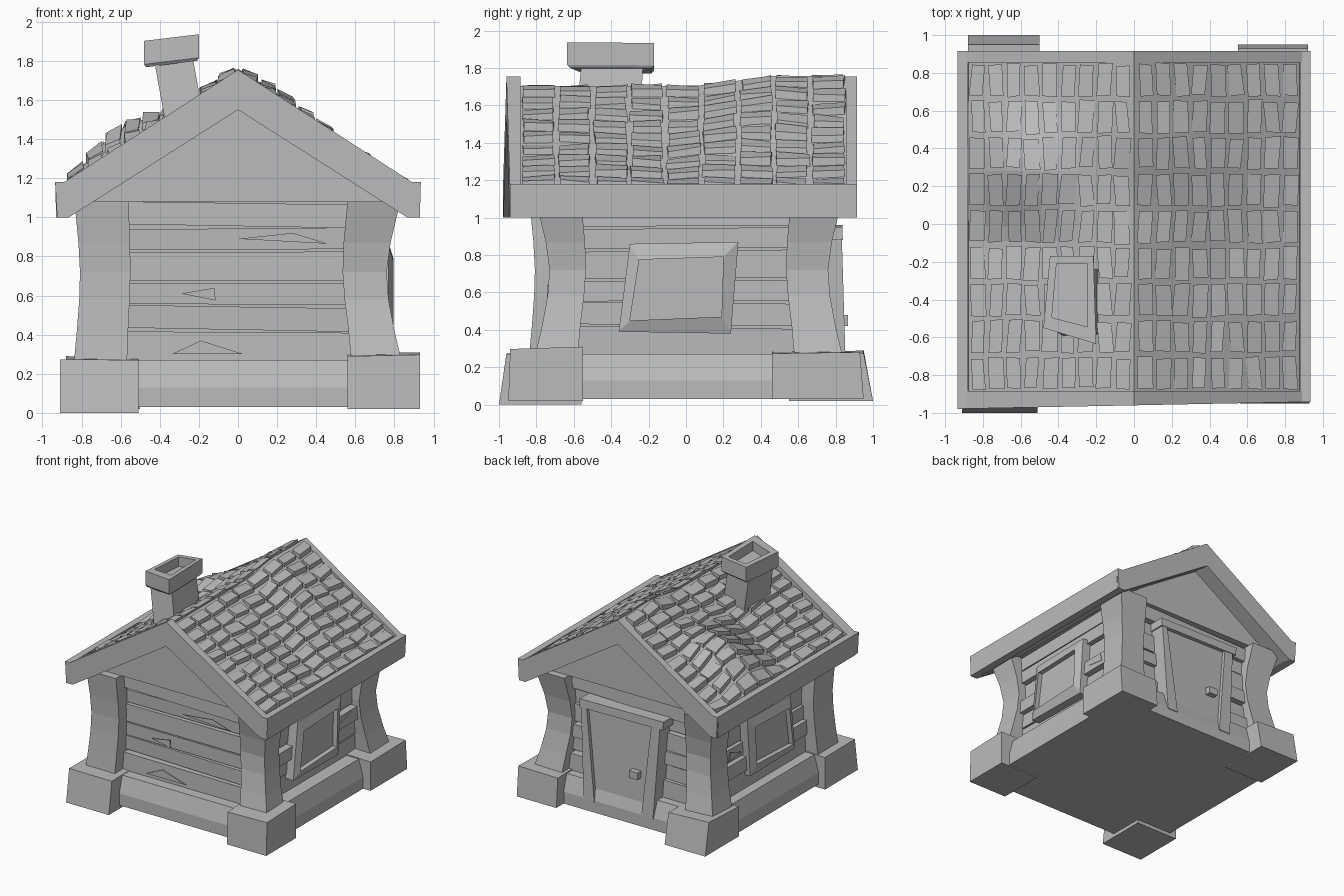
import bpy, bmesh, math, random
from mathutils import Matrix

random.seed(4)
if "Cube" in bpy.data.objects:
    bpy.data.objects.remove(bpy.data.objects["Cube"])

grey = bpy.data.materials.new("plain grey")
grey.use_nodes = True
COLOUR = (0.5, 0.5, 0.5, 1)
grey.diffuse_color = COLOUR
grey.node_tree.nodes["Principled BSDF"].inputs["Base Color"].default_value = COLOUR


def jit(a):
    return random.uniform(-a, a)


def loft(bm, rings):
    """Bridge equal rings of points and cap both ends."""
    loops = [[bm.verts.new(p) for p in ring] for ring in rings]
    for a, b in zip(loops, loops[1:]):
        for i in range(len(a)):
            j = (i + 1) % len(a)
            bm.faces.new((a[i], a[j], b[j], b[i]))
    bm.faces.new(loops[0][::-1])
    bm.faces.new(loops[-1])


def make(name, bm, turn=0):
    bmesh.ops.recalc_face_normals(bm, faces=bm.faces)
    bmesh.ops.rotate(bm, verts=bm.verts, matrix=Matrix.Rotation(turn, 3, 'Z'))
    mesh = bpy.data.meshes.new(name)
    bm.to_mesh(mesh)
    bm.free()
    mesh.materials.append(grey)
    ob = bpy.data.objects.new(name, mesh)
    bpy.context.collection.objects.link(ob)
    return ob


def solid(name, rings, turn=0):
    bm = bmesh.new()
    loft(bm, rings)
    return make(name, bm, turn)


def rect(x0, x1, y0, y1, z):
    return [(x0, y0, z), (x1, y0, z), (x1, y1, z), (x0, y1, z)]


def prism(name, pts, y0, y1, lean=0, skew=0, turn=0):
    """Extrude an x-z outline along y; lean pushes the foot out, skew turns the end."""
    return solid(name, [[(x, y0, z) for x, z in pts],
                        [(x, y1 + lean * (1 - z) + skew * x, z) for x, z in pts]], turn)


# Plinth with a sloping upper course, and wall core
solid("plinth", [rect(-.85, .85, -.86, .85, .03), rect(-.85, .85, -.86, .85, .13),
                 rect(-.81, .81, -.82, .81, .27)])
solid("wall_core", [rect(-.67, .67, -.67, .67, .2), rect(-.67, .67, -.67, .67, 1.08)])

# Corner stones with sloping outer faces
stones = {
    "front_right": (-.91, -.51, -1.0, -.56, 0, .28, .04),
    "front_left": (.56, .93, -.95, -.55, .02, .30, .01),
    "back_left": (.55, .92, .46, .95, .03, .28, .02),
    "back_right": (-.88, -.50, .55, 1.0, .02, .28, .05),
}
for key, (x0, x1, y0, y1, z0, z1, s) in stones.items():
    top = rect(x0, x1, y0 + s * (y0 < -.6), y1 - s * (y1 > .6), z1)
    solid(key + "_corner_stone", [rect(x0, x1, y0, y1, z0),
                                  [(x, y, z + jit(.012)) for x, y, z in top]])

# Curved corner posts
levels = [(.25, .58, .84), (.42, .565, .80), (.58, .545, .77),
          (.72, .535, .76), (.87, .54, .78), (1.08, .56, .83)]
for sx in (-1, 1):
    for sy in (-1, 1):
        bend = .4 if sx < 0 and sy < 0 else 1
        slim = .03 if sx > 0 and sy < 0 else 0
        rings = []
        for z, a, b in levels:
            a, b = .56 + (a - .56) * bend, .84 + (b - .84) * bend
            c = b - slim
            rings.append([(sx * p, sy * q, z) for p, q in ((a, a), (b, a), (b, c), (a, c))])
        solid("corner_post", rings)

# Uneven wall planks on all four sides
edges = [.24, .42, .55, .67, .83, .95, 1.08]
for side in range(4):
    for low, high in zip(edges, edges[1:]):
        t, d = jit(.01), .715 + jit(.02)
        pts = [(-.6, low + t), (.6, low - t + .01), (.6, high - t - .004), (-.6, high + t - .01)]
        prism("wall_plank", pts, .64, d, lean=jit(.03), turn=side * math.pi / 2)

# Triangular wood knots on the planks
front_knots = [[(0, .89), (.28, .92), (.46, .865)],
               [(-.29, .61), (-.12, .64), (-.115, .575)],
               [(-.34, .30), (-.19, .37), (.03, .30)]]
for tri in front_knots:
    prism("front_knot", tri, -.735, -.743)
for sx in (-1, 1):
    tri = [(.32, .61), (.46, .66), (.48, .59)]
    solid("side_knot", [[(sx * x, y, z) for y, z in tri] for x in (.735, .743)])

# Crooked windows with mitred frames
outer = [(-.36, .39), (.24, .38), (.28, .87), (-.30, .86)]
rim = [(-.30, .45), (.19, .47), (.20, .79), (-.25, .775)]
for sx in (-1, 1):
    solid("side_window", [[(sx * x, y, z) for y, z in ring] for x, ring in
                          ((.66, outer), (.77, outer), (.795, rim), (.755, rim))])

# Back door, its frame and handle
prism("door_panel", [(.27, .13), (-.18, .13), (-.27, .91), (.36, .90)], .66, .80, .03)
prism("door_jamb_left", [(.36, .12), (.26, .12), (.35, .90), (.40, .90)], .66, .83, .03)
prism("door_jamb_right", [(-.29, .12), (-.18, .12), (-.26, .92), (-.34, .92)], .66, .83, .03)
prism("door_header", [(.41, .88), (-.37, .89), (-.375, .96), (.41, .95)], .66, .835, .03)
prism("door_handle", [(-.15, .42), (-.07, .42), (-.07, .48), (-.15, .48)], .80, .865)

# Gable block, barge boards and eaves
prism("gable_block", [(-.74, 1.08), (.74, 1.08), (0, 1.58)], -.77, .77)
half = [(.89, 1.18), (.935, 1.18), (.925, 1.0), (.865, 1.0)]
barge = [(0, 1.755)] + half + [(0, 1.55)] + [(-x, z) for x, z in half[::-1]]
prism("front_barge_board", barge, -.885, -.96, skew=.02)
prism("back_barge_board", barge, .855, .915)
for sx in (-1, 1):
    prism("eave_board", [(sx * x, z) for x, z in
                         ((.865, 1.0), (.93, 1.0), (.935, 1.18), (.88, 1.18))], -.94, .90)
prism("roof_core", [(0, 1.66), (.88, 1.10), (.88, 1.0), (0, 1.56), (-.88, 1.0), (-.88, 1.10)],
      -.90, .88)


def bump(x, y, cx, cy, rx, ry):
    return math.exp(-((x - cx) / rx) ** 2 - ((y - cy) / ry) ** 2)


def roof(x, y):
    """Height of the sagging roof surface."""
    t = min(max((y - .08) / .45, 0), 1)
    z = 1.705 - .64 * abs(x)
    z += .05 * t * t * (3 - 2 * t) * math.exp(-(x / .35) ** 2)
    z += .13 * bump(x, y, -.6, .3, .24, .27) - .03 * bump(x, y, -.6, -.08, .25, .15)
    return z + .03 * bump(x, y, .3, .35, .25, .25) - .02 * bump(x, y, .5, -.15, .25, .2)


# Wavy roof deck
bm = bmesh.new()
nx, ny = 18, 24
grid = [[bm.verts.new((x, y, roof(x, y))) for y in (-.9 + 1.77 * j / ny for j in range(ny + 1))]
        for x in (-.88 + 1.76 * i / nx for i in range(nx + 1))]
for i in range(nx):
    for j in range(ny):
        bm.faces.new((grid[i][j], grid[i + 1][j], grid[i + 1][j + 1], grid[i][j + 1]))
deck = make("roof_deck", bm)
thick = deck.modifiers.new("thickness", 'SOLIDIFY')
thick.thickness, thick.offset = .05, -1

# Loose shingles, each lifted at its lower edge
bm = bmesh.new()
for sx in (-1, 1):
    for i in range(9):
        for j in range(9):
            cx, cy = .06 + .096 * i + jit(.004), -.79 + .194 * j + jit(.005)
            a, b, skew = .037 + jit(.004), .083 + jit(.005), jit(.009)
            lift = jit(.007)
            low, top = [], []
            for u, v in ((-1, -1), (1, -1), (1, 1), (-1, 1)):
                x = sx * max(cx + u * a + v * skew + jit(.003), .012)
                y = cy + v * b + jit(.005)
                z = roof(x, y)
                low.append((x, y, z - .015))
                top.append((x, y, z + .027 + lift + u * .011 + jit(.006)))
            loft(bm, [low, top])
make("roof_shingles", bm)

# Leaning chimney with a hollow cap
solid("chimney_shaft", [rect(-.36, -.16, -.60, -.25, 1.42), rect(-.43, -.23, -.56, -.23, 1.81)])
cap = [(-.48, -.55), (-.20, -.635), (-.215, -.17), (-.445, -.17)]
hole = [(-.435, -.495), (-.245, -.545), (-.25, -.21), (-.41, -.21)]


def tilted(ring, z, grow=1.0):
    return [(-.335 + (x + .335) * grow, -.4 + (y + .4) * grow, z + .12 * (x + .335))
            for x, y in ring]


solid("chimney_cap", [tilted(cap, 1.785, .94), tilted(cap, 1.80), tilted(cap, 1.92),
                      tilted(hole, 1.92), tilted(hole, 1.84)])
